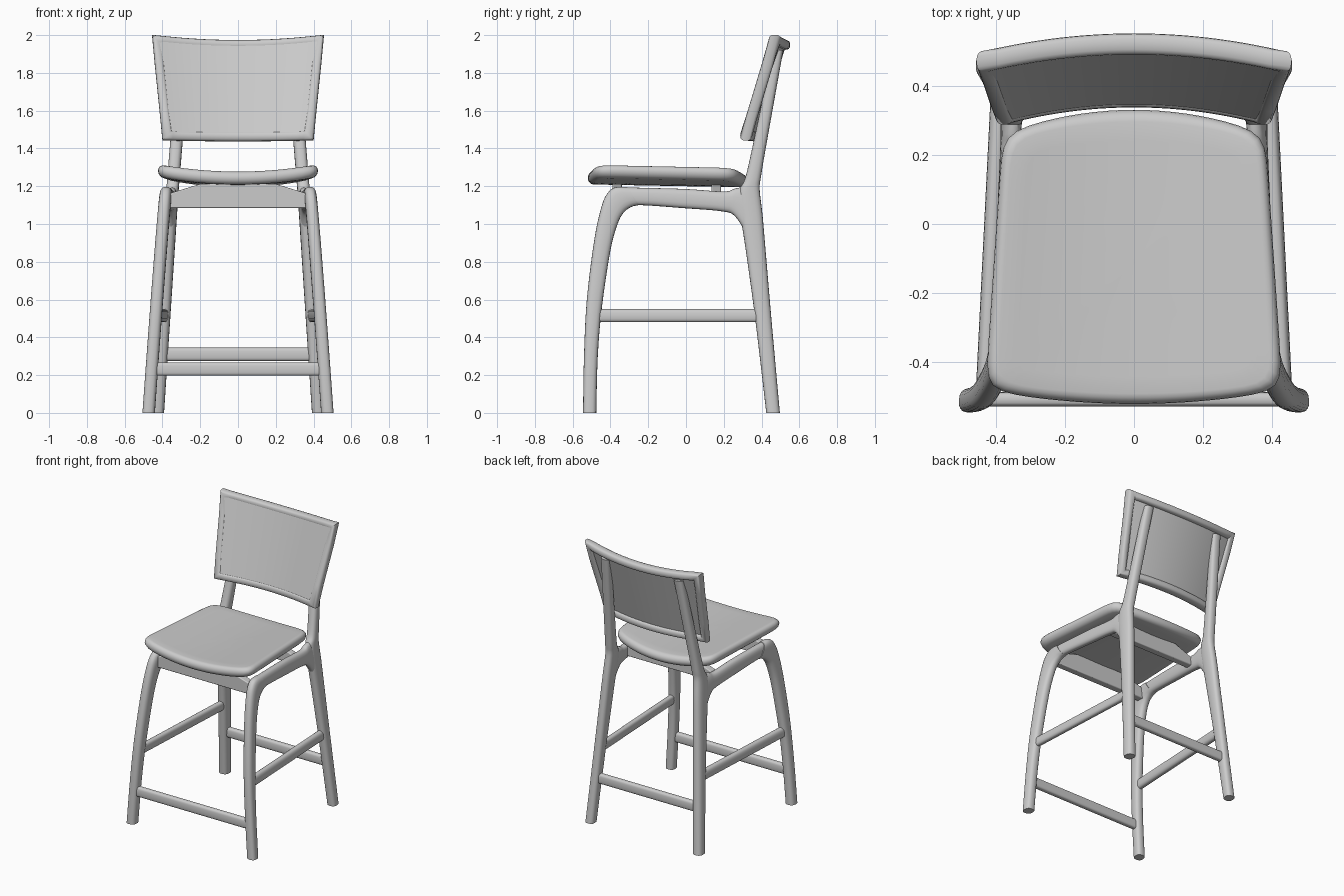
import bpy, bmesh, math
from mathutils import Vector

cube = bpy.data.objects.get("Cube")
if cube:
    bpy.data.objects.remove(cube, do_unlink=True)

GREY = (0.6, 0.6, 0.6, 1)
mat = bpy.data.materials.new("light grey")
mat.use_nodes = True
mat.diffuse_color = GREY
mat.node_tree.nodes["Principled BSDF"].inputs["Base Color"].default_value = GREY


def skin(name, rings, closed=False, bevel=0, angle=40):
    """Join a row of equal rings into a solid, capped unless it closes on itself."""
    bm = bmesh.new()
    rows = [[bm.verts.new(p) for p in ring] for ring in rings]
    n = len(rows[0])
    pairs = list(zip(rows, rows[1:])) + ([(rows[-1], rows[0])] if closed else [])
    for a, b in pairs:
        for i in range(n):
            j = (i + 1) % n
            bm.faces.new((a[i], a[j], b[j], b[i]))
    if not closed:
        bm.faces.new(rows[0])
        bm.faces.new(rows[-1])
    bmesh.ops.recalc_face_normals(bm, faces=bm.faces)
    mesh = bpy.data.meshes.new(name)
    bm.to_mesh(mesh)
    bm.free()
    mesh.materials.append(mat)
    obj = bpy.data.objects.new(name, mesh)
    bpy.context.scene.collection.objects.link(obj)
    if bevel:
        mod = obj.modifiers.new("round edges", 'BEVEL')
        mod.width, mod.segments = bevel, 3
    bpy.ops.object.select_all(action='DESELECT')
    obj.select_set(True)
    bpy.context.view_layer.objects.active = obj
    bpy.ops.object.shade_smooth_by_angle(angle=math.radians(angle))
    return obj


def oval(n=20, power=0.75):
    """Unit section between a circle and a square."""
    for i in range(n):
        t = 2 * math.pi * i / n
        c, s = math.cos(t), math.sin(t)
        yield math.copysign(abs(c) ** power, c), math.copysign(abs(s) ** power, s)


def spline(points, steps=5):
    """Smooth curve through tuples of numbers."""
    pts = [points[0]] + points + [points[-1]]
    out = []
    for a, b, c, d in zip(pts, pts[1:], pts[2:], pts[3:]):
        for k in range(steps):
            t = k / steps
            out.append([0.5 * (2 * q + (r - p) * t + (2 * p - 5 * q + 4 * r - s) * t * t
                               + (3 * q - p - 3 * r + s) * t ** 3)
                        for p, q, r, s in zip(a, b, c, d)])
    return out + [list(points[-1])]


def splay(y, z):
    """Sideways position of the side frame, narrowing upward and backward."""
    return 0.4475 - 0.071 * z - 0.05 * y


def side_bar(name, stations, half_width):
    """Bar in each side frame; stations give y, z of its two edges."""
    for side, sign in (("left", 1), ("right", -1)):
        rings = []
        for ya, za, yb, zb in spline(stations):
            ring = []
            for c, s in oval():
                y = (ya + yb) / 2 + c * (ya - yb) / 2
                z = (za + zb) / 2 + c * (za - zb) / 2
                ring.append(Vector((sign * (splay(y, z) + s * half_width), y, z)))
            rings.append(ring)
        skin(side + "_" + name, rings)


# Side frames
side_bar("front_leg", [
    (-.545, 0, -.475, 0), (-.54, .3, -.467, .3), (-.525, .6, -.445, .56),
    (-.485, .92, -.4, .86), (-.445, 1.1, -.362, 1), (-.41, 1.17, -.33, 1.06),
    (-.37, 1.195, -.29, 1.09), (-.31, 1.195, -.25, 1.1)], .033)
side_bar("seat_rail", [
    (-.33, 1.193, -.33, 1.085), (-.25, 1.192, -.25, 1.1), (0, 1.185, 0, 1.083),
    (.2, 1.172, .19, 1.067), (.26, 1.188, .26, 1.04), (.33, 1.2, .33, .93)], .029)
side_bar("rear_leg", [
    (.425, 0, .497, 0), (.366, .5, .452, .5), (.318, .85, .418, .9),
    (.295, 1, .405, 1.05), (.28, 1.1, .393, 1.15), (.283, 1.18, .39, 1.2),
    (.312, 1.24, .397, 1.25), (.35, 1.4, .422, 1.4), (.46, 1.92, .515, 1.92)], .033)
side_bar("side_stretcher", [(-.49, .55, -.49, .48), (.4, .55, .4, .48)], .022)


# Bars running across
def cross_bar(name, half_length, y, z, depth, height):
    skin(name, [[Vector((x, y + c * depth / 2, z + s * height / 2)) for c, s in oval(power=.6)]
                for x in (-half_length, half_length)])


cross_bar("front_stretcher", .44, -.507, .232, .042, .07)
cross_bar("rear_stretcher", .40, .43, .31, .042, .07)


# Aprons with raised middles that carry the seat
def apron(name, y, end, low, shoulder, top):
    outline = [(-end, low), (end, low), (end, shoulder), (.2, top), (-.2, top), (-end, shoulder)]
    skin(name, [[Vector((x, yy, z)) for x, z in outline] for yy in (y - .025, y + .025)],
         bevel=.006, angle=30)


apron("front_apron", -.365, .37, 1.085, 1.16, 1.212)
apron("rear_apron", .16, .35, 1.095, 1.15, 1.208)


# Dished seat
def seat_point(p, q, h):
    return Vector((p * (.405 - .025 * q),
                   -.11 + .37 * q + q * (.055 + .015 * q) * (1 - p * p),
                   1.236 + .04 * p * p - .008 * q + h))


edge = []
m = 20
for k in range(m):
    t = -1 + 2 * k / m
    edge.append((t, -1))
outline = []
for quarter in range(4):
    for a, b in edge:
        for _ in range(quarter):
            a, b = -b, a
        norm = (abs(a) ** 14 + abs(b) ** 14) ** (1 / 14)
        outline.append((a / norm, b / norm))
inner = [.01, .2, .4, .6, .8]
rim = [math.radians(-90 + 22.5 * k) for k in range(9)]
levels = [(s, -.034) for s in inner]
levels += [(1 - .075 * (1 - math.cos(a)), .034 * math.sin(a)) for a in rim]
levels += [(s, .034) for s in reversed(inner)]
skin("seat", [[seat_point(p * s, q * s, h) for p, q in outline] for s, h in levels])


# Curved backrest
def back_point(u, v, off=0):
    return Vector((u * (.376 + .052 * v),
                   .318 + .152 * v + .05 * (1 - u * u) + off,
                   1.463 + .485 * v + u * u * (.005 + .02 * v)))


us = [-1 + k / 12 for k in range(25)]
path = [(u, 0) for u in us] + [(1, .25), (1, .5), (1, .75)]
path += [(u, 1) for u in reversed(us)] + [(-1, .75), (-1, .5), (-1, .25)]
points = [back_point(u, v) for u, v in path]
rings = []
for i, p in enumerate(points):
    before = (p - points[i - 1]).normalized()
    after = (points[(i + 1) % len(points)] - p).normalized()
    tangent = (before + after).normalized()
    miter = 1 / max(.5, tangent.dot(after))
    outward = tangent.cross(Vector((0, 1, 0))).normalized()
    rings.append([p + outward * (c * .026 * miter) + Vector((0, s * .031, 0))
                  for c, s in oval(16, .7)])
skin("backrest_frame", rings, closed=True)

vs = [k / 8 for k in range(9)]
skin("backrest_panel", [[back_point(u, v, -.029) for v in vs]
                        + [back_point(u, v, .01) for v in reversed(vs)] for u in us])
